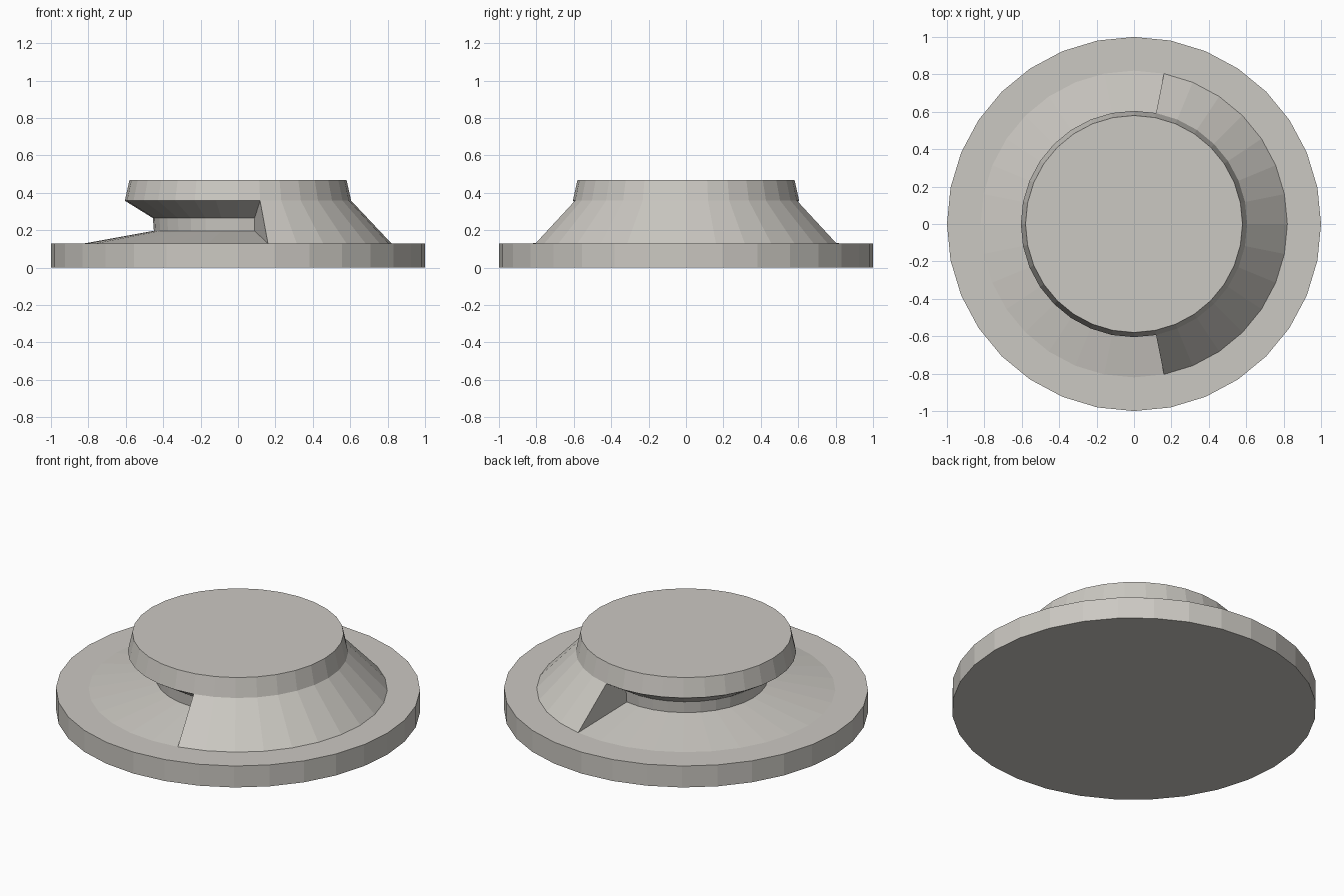
import bpy, bmesh
from math import cos, sin, tau

if "Cube" in bpy.data.objects:
    bpy.data.objects.remove(bpy.data.objects["Cube"], do_unlink=True)

SIDES = 32
COLOR = (0.6, 0.58, 0.54, 1)

metal = bpy.data.materials.new("warm grey metal")
metal.use_nodes = True
metal.diffuse_color = COLOR
metal.node_tree.nodes["Principled BSDF"].inputs["Base Color"].default_value = COLOR


def point(r, z, step):
    a = tau * step / SIDES
    return (r * cos(a), r * sin(a), z)


def lathe(name, profile, first=0, last=SIDES, end_wall=None):
    """Revolve an (r, z) profile from step first to step last."""
    bm = bmesh.new()

    def face(points):
        bm.faces.new([bm.verts.new(p) for p in points])

    for s in range(first, last):
        for (r0, z0), (r1, z1) in zip(profile, profile[1:]):
            corners = [point(r0, z0, s), point(r0, z0, s + 1),
                       point(r1, z1, s + 1), point(r1, z1, s)]
            if r0 == 0:
                corners.pop(0)
            elif r1 == 0:
                corners.pop()
            face(corners)
    if end_wall:
        face([point(r, z, first) for r, z in reversed(end_wall)])
        face([point(r, z, last) for r, z in end_wall])
    bmesh.ops.remove_doubles(bm, verts=bm.verts, dist=0.0001)
    # Merge the triangle fans on flat discs into single faces
    bmesh.ops.dissolve_limit(bm, angle_limit=0.001, verts=[
        v for v in bm.verts if v.co.xy.length < 0.001], edges=[
        e for e in bm.edges if any(v.co.xy.length < 0.001 for v in e.verts)])
    mesh = bpy.data.meshes.new(name)
    bm.to_mesh(mesh)
    bm.free()
    mesh.materials.append(metal)
    obj = bpy.data.objects.new(name, mesh)
    bpy.context.collection.objects.link(obj)
    return obj


skirt_foot, cap_rim = (0.82, 0.13), (0.605, 0.358)
recess = [skirt_foot, (0.45, 0.197), (0.455, 0.265), cap_rim]

# Round mounting flange
lathe("base_flange", [(0, 0), (1, 0), (1, 0.13), skirt_foot])
# Tapered lid
lathe("top_cap", [cap_rim, (0.58, 0.47), (0, 0.47)])
# Sloped skirt closing the left side, with its two end walls
lathe("closed_skirt", [skirt_foot, cap_rim], -7, 7, end_wall=recess)
# Open groove with neck on the right side
lathe("open_groove", recess, 7, SIDES - 7)
